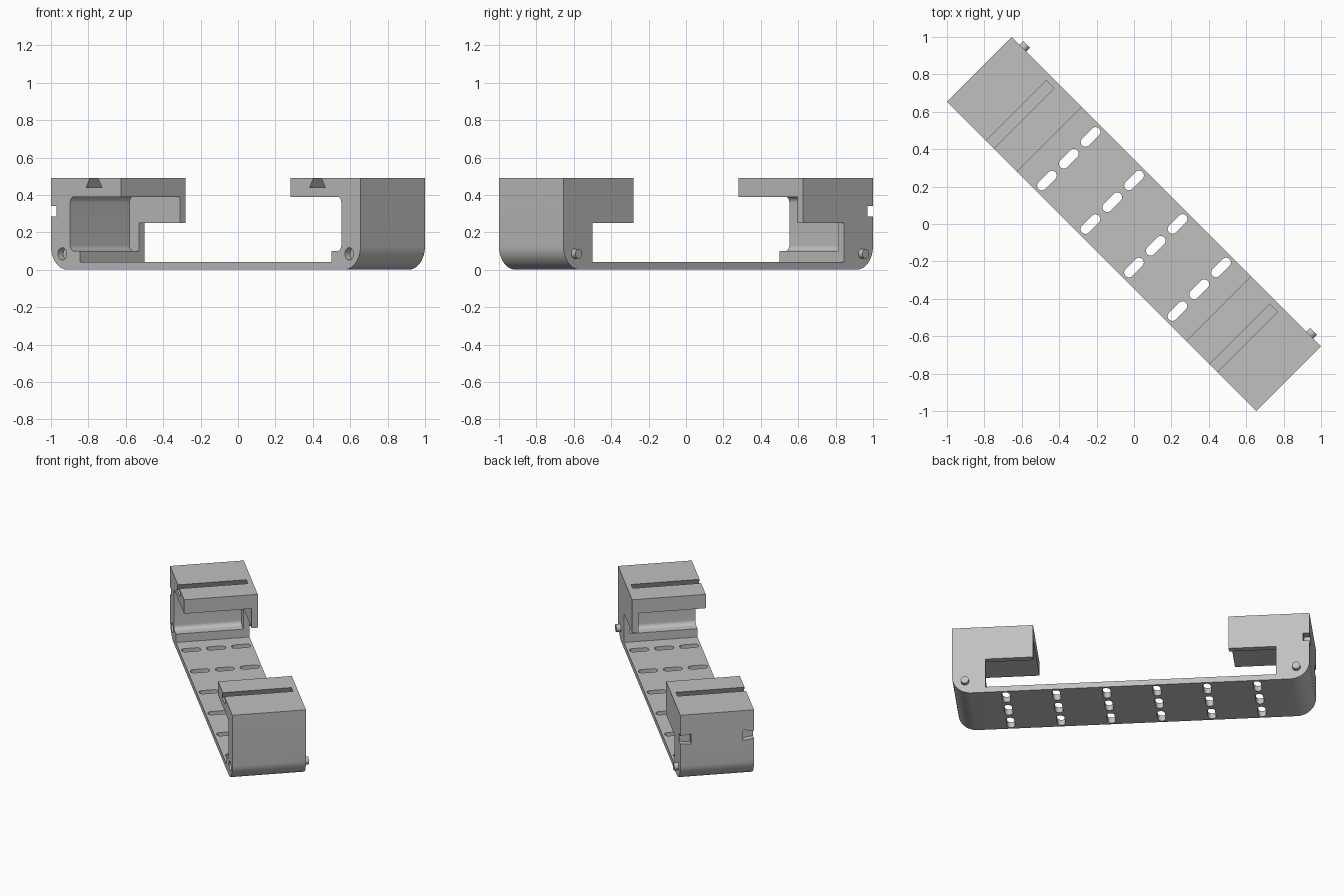
import bpy, bmesh
from math import sin, cos, radians

cube = bpy.data.objects.get("Cube")
if cube:
    bpy.data.objects.remove(cube, do_unlink=True)

L, W, H = 1.17, 0.244, 0.49        # half length, half width, height
TURN = radians(-45)                # the bracket lies diagonally

grey = bpy.data.materials.new("plain grey")
grey.use_nodes = True
COLOUR = (0.53, 0.53, 0.53, 1)
grey.diffuse_color = COLOUR
grey.node_tree.nodes["Principled BSDF"].inputs["Base Color"].default_value = COLOUR

# Ways to place a 2D profile point p at depth d
along_x = lambda p, d: (d, p[0], p[1])
along_y = lambda p, d: (p[0], d, p[1])
along_z = lambda p, d: (p[0], p[1], d)


def arc(cx, cy, r, start, end, n=8):
    angles = [radians(start + (end - start) * i / n) for i in range(n + 1)]
    return [(cx + r * cos(a), cy + r * sin(a)) for a in angles]


def circle(cx, cy, r):
    return arc(cx, cy, r, 0, 345, 23)


def flip(points, side):
    return [(side * x, y) for x, y in points]


def prism(bm, points, place, lo, hi):
    a = [bm.verts.new(place(p, lo)) for p in points]
    b = [bm.verts.new(place(p, hi)) for p in points]
    bm.faces.new(a)
    bm.faces.new(b[::-1])
    for i in range(len(a)):
        j = (i + 1) % len(a)
        bm.faces.new((a[i], b[i], b[j], a[j]))


def finish(bm, name):
    bmesh.ops.recalc_face_normals(bm, faces=bm.faces)
    mesh = bpy.data.meshes.new(name)
    bm.to_mesh(mesh)
    bm.free()
    mesh.materials.append(grey)
    ob = bpy.data.objects.new(name, mesh)
    ob.rotation_euler.z = TURN
    bpy.context.collection.objects.link(ob)
    return ob


def activate(ob):
    bpy.ops.object.select_all(action='DESELECT')
    ob.select_set(True)
    bpy.context.view_layer.objects.active = ob


# Body: long base with a hooked block at each end
half = arc(L - 0.125, 0.125, 0.125, -90, 0, 12)
half += [(L, H), (0.64, H), (0.64, 0.25), (0.951, 0.25), (0.951, 0.04)]
bm = bmesh.new()
prism(bm, half + flip(half, -1)[::-1], along_y, -W, W)
body = finish(bm, "bracket_body")

# Cutters
bm = bmesh.new()
for side in (1, -1):
    # Pocket under each arm, closed by a thin back plate
    r, wall = 0.03, 1.025
    pocket = [(0.5, 0.1)] + arc(wall - r, 0.1 + r, r, -90, 0)
    pocket += arc(wall - r, 0.39 - r, r, 0, 90) + [(0.5, 0.39)]
    prism(bm, flip(pocket, side), along_y, -0.3, 0.203)
    # Dovetail groove in the top
    groove = [(0.785, 0.44), (0.905, 0.44), (0.875, H), (0.875, 0.52), (0.815, 0.52), (0.815, H)]
    prism(bm, flip(groove, side), along_y, -0.3, 0.21)
    # Peg socket in the front side
    prism(bm, circle(side * 1.085, 0.085, 0.033), along_y, -0.3, -W + 0.04)
    # Corner notch on one end
    notch = [(0.3, 0.285), (0.3, 0.34), (W, 0.34), (0.172, 0.35), (0.172, 0.275), (W, 0.285)]
    prism(bm, flip(notch, side), along_x, -1.3, -1.128)

# Rows of rounded slots through the base
for row in range(6):
    for v in (-0.165, 0, 0.165):
        u = (row - 2.5) * 0.329
        slot = arc(u, v + 0.038, 0.026, 0, 180) + arc(u, v - 0.038, 0.026, 180, 360)
        prism(bm, slot, along_z, -0.05, 0.07)
cutter = finish(bm, "cutter")
cutter.hide_render = True

mod = body.modifiers.new("cuts", 'BOOLEAN')
mod.operation = 'DIFFERENCE'
mod.solver = 'EXACT'
mod.object = cutter
activate(body)
bpy.ops.object.modifier_apply(modifier=mod.name)
bpy.data.objects.remove(cutter, do_unlink=True)
bpy.ops.object.shade_smooth_by_angle(angle=radians(30))

# Locating pegs on the back side
for side, name in ((1, "left_peg"), (-1, "right_peg")):
    bm = bmesh.new()
    prism(bm, circle(side * 1.085, 0.085, 0.026), along_y, W - 0.01, W + 0.03)
    peg = finish(bm, name)
    activate(peg)
    bpy.ops.object.shade_smooth_by_angle(angle=radians(30))
